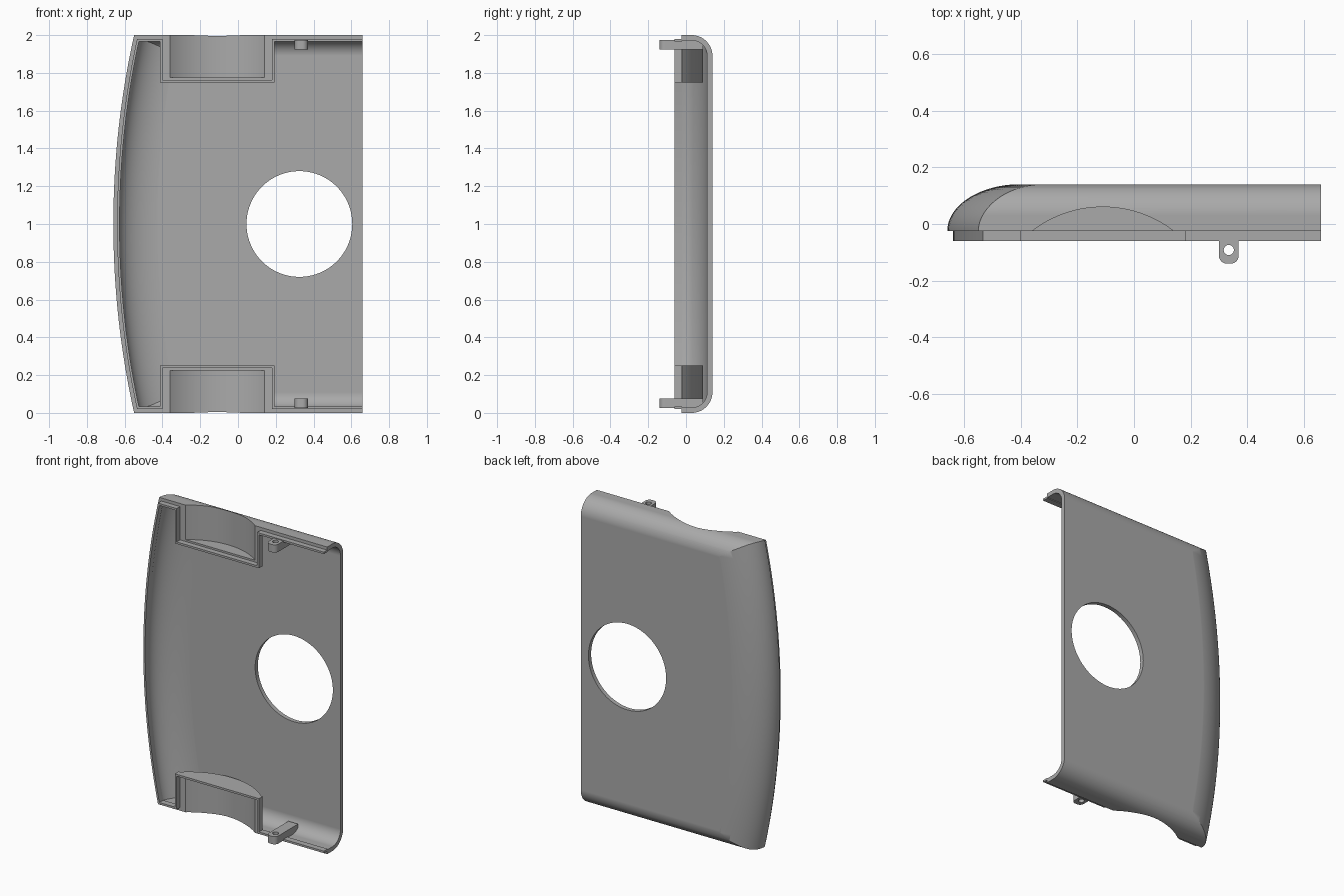
import bpy, bmesh
from math import sin, cos, pi, sqrt

cube = bpy.data.objects.get("Cube")
if cube:
    bpy.data.objects.remove(cube, do_unlink=True)

grey = bpy.data.materials.new("plain grey")
grey.use_nodes = True
tone = (0.4, 0.4, 0.4, 1)
grey.diffuse_color = tone
grey.node_tree.nodes["Principled BSDF"].inputs["Base Color"].default_value = tone

WALL, RIM, BACK = 0.028, -0.025, 0.14
HALF, RIGHT = 1.0, 0.66
SCOOP_X, SCOOP_Y, SCOOP_R = -0.11, -0.35, 0.41


def loft(name, rings, closed=True):
    """Solid skinned through equal-length rings of points."""
    bm = bmesh.new()
    loops = [[bm.verts.new(p) for p in ring] for ring in rings]
    for a, b in zip(loops, loops[1:]):
        for i in range(len(a)):
            j = (i + 1) % len(a)
            bm.faces.new((a[i], a[j], b[j], b[i]))
    bm.faces.new(loops[0])
    bm.faces.new(loops[-1])
    bmesh.ops.recalc_face_normals(bm, faces=bm.faces)
    mesh = bpy.data.meshes.new(name)
    bm.to_mesh(mesh)
    bm.free()
    obj = bpy.data.objects.new(name, mesh)
    bpy.context.collection.objects.link(obj)
    mesh.materials.append(grey)
    return obj


def boolean(obj, tool, operation="DIFFERENCE"):
    bpy.context.view_layer.objects.active = obj
    mod = obj.modifiers.new("cut", "BOOLEAN")
    mod.operation, mod.solver, mod.object = operation, "EXACT", tool
    bpy.ops.object.modifier_apply(modifier=mod.name)
    bpy.data.objects.remove(tool, do_unlink=True)


def smooth(obj):
    bpy.ops.object.select_all(action="DESELECT")
    obj.select_set(True)
    bpy.context.view_layer.objects.active = obj
    bpy.ops.object.shade_smooth_by_angle(angle=0.45)
    mod = obj.modifiers.new("even_normals", "WEIGHTED_NORMAL")
    mod.keep_sharp = True


def left_edge(z):
    """Bowed outline of the left side."""
    r = 4.6
    return -RIGHT + r - sqrt(r * r - (z - HALF) ** 2)


def envelope(name, inset, front, right):
    """Rounded channel along x, trimmed by the bowed left side."""
    r = 0.11 - inset
    arc = [(0.03 + r * sin(t), 0.89 + r * cos(t))
           for t in (i * pi / 40 for i in range(21))]
    half = [(front, HALF - inset)] + arc
    profile = half + [(y, -z) for y, z in reversed(half)]
    body = loft(name, [[(x, y, HALF + z) for y, z in profile] for x in (-1, right)])
    a, b = 0.26 - inset, BACK - RIM - inset + 0.0008
    side = [(inset, -0.3)]
    side += [(0.26 - a * cos(t), RIM + b * sin(t))
             for t in (i * pi / 48 for i in range(25))]
    side += [(2, RIM + b), (2, -0.3)]
    heights = [-0.1 + 2.2 * i / 44 for i in range(45)]
    trim = loft("side_trim", [[(left_edge(z) + x, y, z) for x, y in side] for z in heights])
    boolean(body, trim, "INTERSECT")
    return body


def drum(radius, x, y, z0, z1, n=96):
    ring = [(x + radius * cos(2 * pi * i / n), y + radius * sin(2 * pi * i / n))
            for i in range(n)]
    return loft("drum", [[(px, py, z) for px, py in ring] for z in (z0, z1)])


def both_ends(depth):
    """Height ranges of a pocket of this depth at the bottom and the top."""
    return ((-0.2, depth), (2 * HALF - depth, 2.2))


# Hollow shell with thin walled scoops at both ends
shell = envelope("cover_shell", 0, RIM, RIGHT)
cavity = envelope("cavity", WALL, -0.2, 1)
for z0, z1 in both_ends(0.25):
    boolean(cavity, drum(SCOOP_R + 0.03, SCOOP_X, SCOOP_Y, z0, z1, 160))
boolean(shell, cavity)
for z0, z1 in both_ends(0.225):
    boolean(shell, drum(SCOOP_R, SCOOP_X, SCOOP_Y, z0, z1, 160))

# Round opening in the back
hole = [(0.325 + 0.28 * cos(2 * pi * i / 80), HALF + 0.28 * sin(2 * pi * i / 80))
        for i in range(80)]
boolean(shell, loft("hole", [[(x, y, z) for x, z in hole] for y in (0, 0.3)]))
smooth(shell)


# Raised lip that follows the rim and steps around the scoops
def lip_path(d):
    top = HALF - d
    step = 0.783 - d
    end = [(RIGHT, top), (0.16 + d, top), (0.16 + d, step),
           (-0.38 - d, step), (-0.38 - d, top)]
    bow = [top * (1 - i / 20) for i in range(41)]
    return (end + [(left_edge(HALF + z) + d, z) for z in bow]
            + [(x, -z) for x, z in reversed(end)])


sections = []
for (xa, za), (xb, zb) in zip(lip_path(0.02), lip_path(0.033)):
    sections.append([(xa, -0.06, HALF + za), (xb, -0.06, HALF + zb),
                     (xb, RIM + 0.004, HALF + zb), (xa, RIM + 0.004, HALF + za)])
smooth(loft("rim_lip", sections))

# Pierced fixing tabs
for name, z0, z1 in (("lower_tab", 0.025, 0.075), ("upper_tab", 1.925, 1.975)):
    r, cx, front = 0.028, 0.335, -0.14
    corner = [(cx + 0.035 - r + r * sin(t), front + r - r * cos(t))
              for t in (i * pi / 16 for i in range(9))]
    right = corner + [(cx + 0.035, 0.09)]
    outline = right + [(2 * cx - x, y) for x, y in reversed(right)]
    tab = loft(name, [[(x, y, z) for x, y in outline] for z in (z0, z1)])
    boolean(tab, drum(0.018, cx, -0.092, z0 - 0.1, z1 + 0.1, 24))
    smooth(tab)
